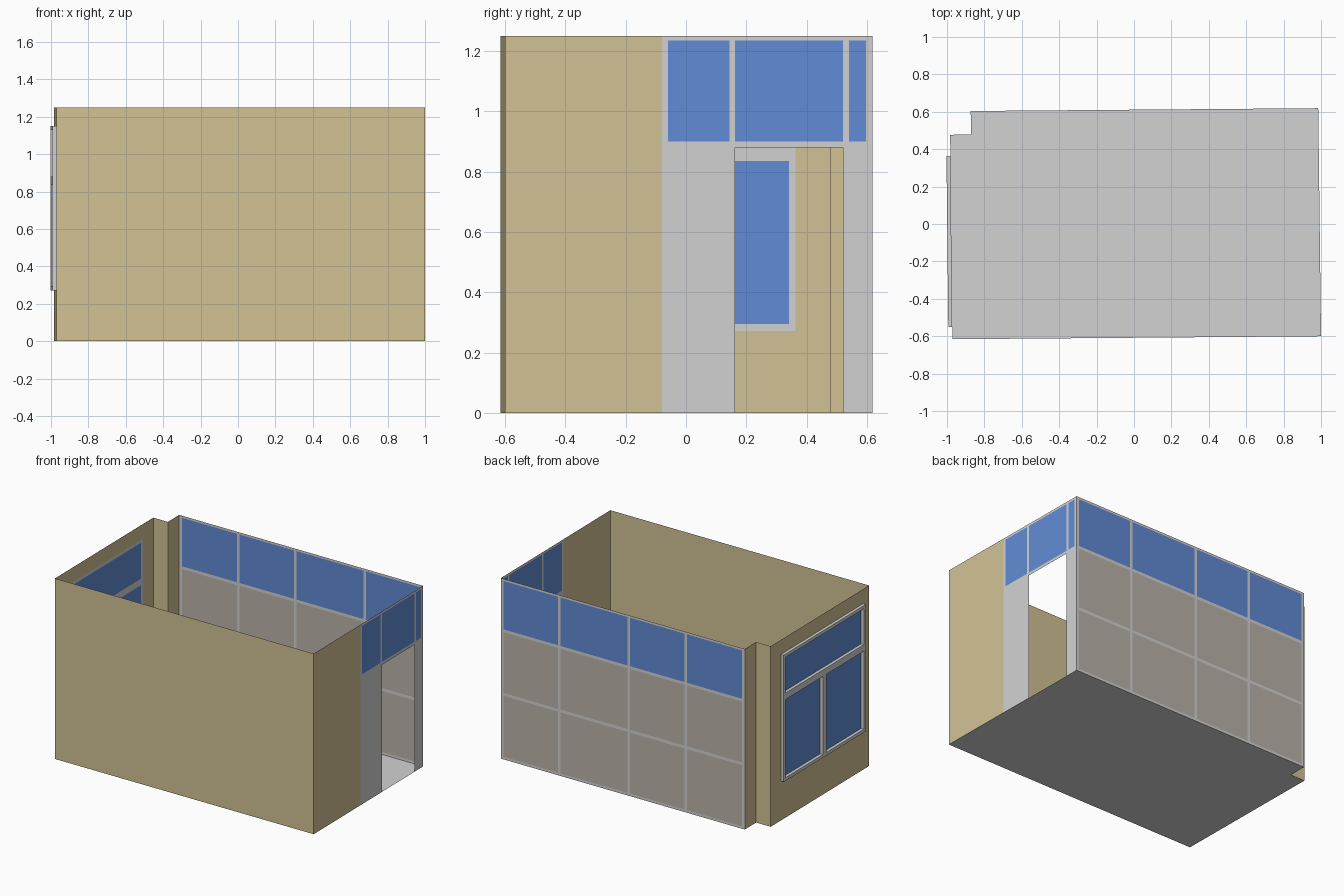
import bpy, bmesh
from mathutils import Vector

if "Cube" in bpy.data.objects:
    bpy.data.objects.remove(bpy.data.objects["Cube"])


def mat(name, rgb):
    lin = [((c / 255 + 0.055) / 1.055) ** 2.4 for c in rgb]
    m = bpy.data.materials.new(name)
    m.diffuse_color = (*lin, 1)
    m.use_nodes = True
    m.node_tree.nodes["Principled BSDF"].inputs["Base Color"].default_value = m.diffuse_color
    return m


TAN, GREY, BLUE, TAUPE = range(4)
MATS = [mat("tan_wall", (210, 194, 149)), mat("light_grey", (210, 210, 210)),
        mat("blue_glass", (97, 139, 213)), mat("taupe_panel", (187, 179, 168))]
H = 1.25

# room outline, counter-clockwise from above, with a notch at the back left
FL, FR, BR = (-0.971, -0.616), (1.0, -0.6), (0.985, 0.619)
BL, NI, NO = (-0.873, 0.604), (-0.872, 0.478), (-0.983, 0.477)


def finish(name, bm):
    me = bpy.data.meshes.new(name)
    bm.to_mesh(me)
    bm.free()
    for m in MATS:
        me.materials.append(m)
    ob = bpy.data.objects.new(name, me)
    bpy.context.collection.objects.link(ob)
    return ob


def wall(name, p0, p1, us, zs, rule):
    """Upright sheet cut into cells; rule(u, z) gives a colour or None for a hole."""
    a = Vector((*p0, 0))
    d = (Vector((*p1, 0)) - a)
    length = d.length
    d.normalize()
    us = [length if u is None else u for u in us]
    bm = bmesh.new()
    grid = [[bm.verts.new(a + d * u + Vector((0, 0, z))) for z in zs] for u in us]
    for i in range(len(us) - 1):
        for j in range(len(zs) - 1):
            c = rule((us[i] + us[i + 1]) / 2, (zs[j] + zs[j + 1]) / 2)
            if c is not None:
                f = bm.faces.new((grid[i][j], grid[i + 1][j],
                                  grid[i + 1][j + 1], grid[i][j + 1]))
                f.material_index = c
    bmesh.ops.delete(bm, geom=[v for v in bm.verts if not v.link_faces], context='VERTS')
    return finish(name, bm)


def inside(v, spans):
    return any(lo < v < hi for lo, hi in spans)


def breaks(spans):
    return [v for s in spans for v in s]


# floor
bm = bmesh.new()
bm.faces.new([bm.verts.new((*p, 0)) for p in (FL, FR, BR, BL, NI, NO)]).material_index = GREY
finish("floor", bm)

# plain walls
wall("front_wall", FL, FR, [0, None], [0, H], lambda u, z: TAN)
wall("notch_side_wall", BL, NI, [0, None], [0, H], lambda u, z: TAN)
wall("notch_back_wall", NI, NO, [0, None], [0, H], lambda u, z: TAN)

# right wall: tan part, grey frame, high glazing and a doorway
y0 = 0.6
PANES = [(y0 - 0.06, y0 + 0.145), (y0 + 0.163, y0 + 0.52), (y0 + 0.54, y0 + 0.597)]


def right_rule(u, z):
    if u < y0 - 0.08:
        return TAN
    if z < 0.88 and inside(u, PANES[1:2]):
        return None
    return BLUE if inside(u, PANES) and 0.9 < z < 1.235 else GREY


wall("right_wall", FR, BR, [0, y0 - 0.08] + breaks(PANES) + [None],
     [0, 0.88, 0.9, 1.235, H], right_rule)

# back wall: partition of panels with a glazed top row
L = 1.858
POSTS = [0.01, 0.24 * L, 0.524 * L, 0.758 * L, L - 0.01]
COLS = [(a + 0.01, b - 0.01) for a, b in zip(POSTS, POSTS[1:])]
ROWS = [(0.018, 0.44), (0.46, 0.88), (0.9, 1.235)]


def back_rule(u, z):
    if inside(u, COLS) and inside(z, ROWS):
        return BLUE if z > 0.9 else TAUPE
    return GREY


wall("back_partition", BR, BL, [0] + breaks(COLS) + [None], [0] + breaks(ROWS) + [H], back_rule)

# left wall with a window opening
U = [0.114, 0.136, 0.55, 0.59, 1.005, 1.027]
Z = [0.272, 0.294, 0.835, 0.88, 1.128, 1.15]
wall("left_wall", NO, FL, [0, U[0], U[-1], None], [0, Z[0], Z[-1], H],
     lambda u, z: None if U[0] < u < U[-1] and Z[0] < z < Z[-1] else TAN)


def is_pane(u, z):
    low = inside(u, [(U[1], U[2]), (U[3], U[4])]) and Z[1] < z < Z[2]
    return low or (U[1] < u < U[4] and Z[3] < z < Z[4])


# window glass, and its frame standing out from the wall
wall("window_glass", NO, FL, U, Z, lambda u, z: BLUE if is_pane(u, z) else None)
frame = wall("window_frame", NO, FL, U, Z, lambda u, z: None if is_pane(u, z) else GREY)
s = frame.modifiers.new("depth", 'SOLIDIFY')
s.thickness = 0.021
s.offset = 1
